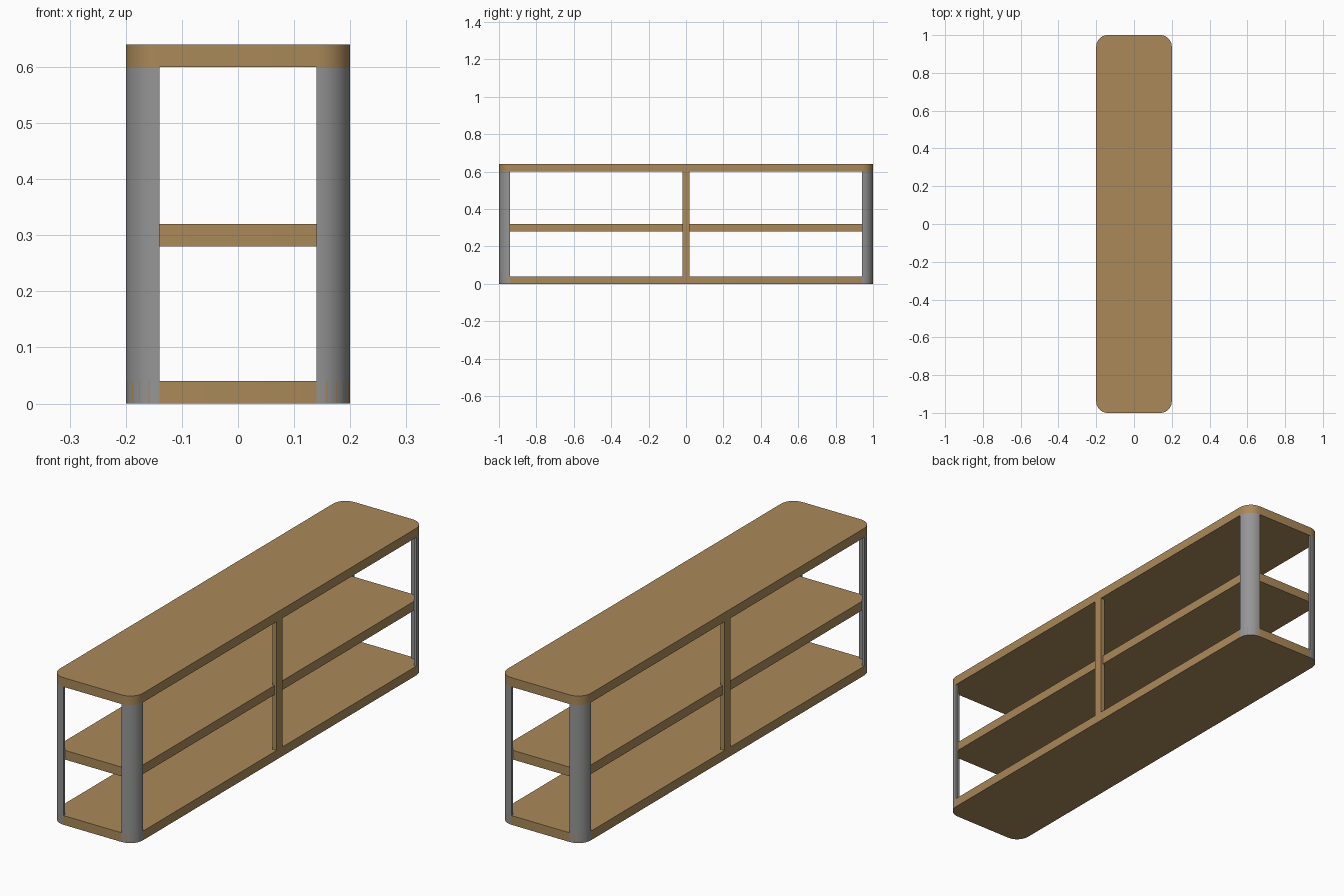
import bpy, bmesh, math

if "Cube" in bpy.data.objects:
    bpy.data.objects.remove(bpy.data.objects["Cube"])

HX, HY, R = 0.2, 1.0, 0.06      # half width, half length, corner radius
T = 0.04                        # board thickness
H = 0.64                        # total height


def material(name, color):
    m = bpy.data.materials.new(name)
    m.diffuse_color = (*color, 1.0)
    m.use_nodes = True
    m.node_tree.nodes["Principled BSDF"].inputs["Base Color"].default_value = m.diffuse_color
    return m


wood = material("oak wood", (0.40, 0.25, 0.10))
metal = material("grey metal", (0.30, 0.30, 0.30))


def arc(cx, cy, r, start, segs):
    return [(cx + r * math.cos(start + math.pi / 2 * i / segs),
             cy + r * math.sin(start + math.pi / 2 * i / segs))
            for i in range(segs + 1)]


def extrude_outline(name, outline, z0, z1, mat):
    """Closed xy outline turned into a solid between z0 and z1."""
    bm = bmesh.new()
    face = bm.faces.new([bm.verts.new((x, y, z0)) for x, y in outline])
    ext = bmesh.ops.extrude_face_region(bm, geom=[face])
    top = [v for v in ext["geom"] if isinstance(v, bmesh.types.BMVert)]
    bmesh.ops.translate(bm, verts=top, vec=(0, 0, z1 - z0))
    bmesh.ops.recalc_face_normals(bm, faces=bm.faces)
    me = bpy.data.meshes.new(name)
    bm.to_mesh(me)
    bm.free()
    me.materials.append(mat)
    ob = bpy.data.objects.new(name, me)
    bpy.context.collection.objects.link(ob)
    bpy.ops.object.select_all(action='DESELECT')
    ob.select_set(True)
    bpy.context.view_layer.objects.active = ob
    bpy.ops.object.shade_smooth_by_angle(angle=math.radians(35))
    return ob


CORNERS = [(1, 1), (-1, 1), (-1, -1), (1, -1)]


def board(name, inset, z0, segs):
    """Shelf board with rounded corners."""
    pts = []
    for k, (sx, sy) in enumerate(CORNERS):
        pts += arc(sx * (HX - R), sy * (HY - R), R - inset, k * math.pi / 2, segs)
    extrude_outline(name, pts, z0, z0 + T, wood)


# Three boards; the middle one sits inside the metal corners
board("bottom_board", 0.0, 0.0, 5)
board("middle_shelf", 0.01, 0.28, 8)
board("top_board", 0.0, H - T, 8)

# Curved metal corner posts (thin quarter-cylinder shells)
for k, (sx, sy) in enumerate(CORNERS):
    c = (sx * (HX - R), sy * (HY - R))
    a = k * math.pi / 2
    outline = arc(*c, R, a, 8) + arc(*c, R - 0.01, a, 8)[::-1]
    extrude_outline(f"corner_post_{k + 1}", outline, 0.0, H - T, metal)

# Slim wooden uprights in the middle of each long side
for side, name in ((1, "right_upright"), (-1, "left_upright")):
    x0, x1 = sorted((side * (HX - 0.02), side * HX))
    extrude_outline(name, [(x0, -0.02), (x1, -0.02), (x1, 0.02), (x0, 0.02)],
                    T, H - T, wood)
